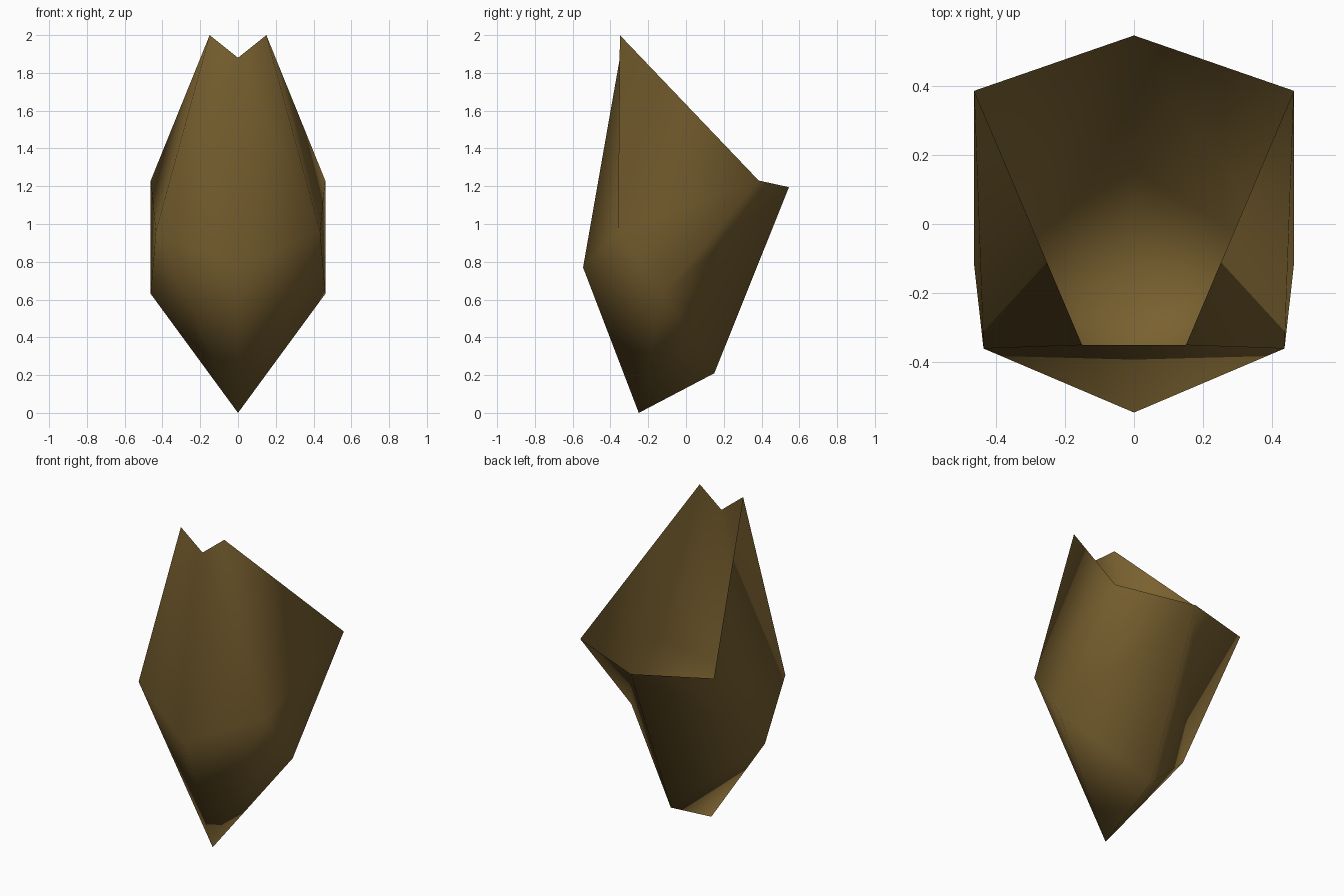
import bpy
import bmesh

if "Cube" in bpy.data.objects:
    bpy.data.objects.remove(bpy.data.objects["Cube"])

# Single flat colour
husk_brown = bpy.data.materials.new("husk_brown")
husk_brown.diffuse_color = (0.19, 0.118, 0.029, 1.0)
husk_brown.use_nodes = True
husk_brown.node_tree.nodes["Principled BSDF"].inputs["Base Color"].default_value = husk_brown.diffuse_color

# Named corner points of the right half of the open shell
points = {
    "notch": (0, -0.35, 1.88),
    "tip": (0.15, -0.35, 2.0),
    "shoulder": (0.435, -0.36, 0.96),
    "belly": (0, -0.545, 0.77),
    "rim": (0.462, 0.385, 1.23),
    "rim_back": (0, 0.545, 1.195),
    "hip": (0.462, -0.12, 0.63),
    "heel": (0, 0.15, 0.21),
    "point": (0, -0.25, 0),
}

# Panels: front, side, back and underside; the top stays open
panels = [
    ("notch", "shoulder", "tip"),
    ("notch", "belly", "shoulder"),
    ("belly", "point", "shoulder"),
    ("shoulder", "point", "hip"),
    ("tip", "shoulder", "rim"),
    ("shoulder", "hip", "rim"),
    ("rim", "hip", "rim_back"),
    ("hip", "heel", "rim_back"),
    ("hip", "point", "heel"),
]

bm = bmesh.new()
verts = {name: bm.verts.new(co) for name, co in points.items()}
for panel in panels:
    face = bm.faces.new([verts[name] for name in panel])
    face.smooth = True
mesh = bpy.data.meshes.new("open_shell")
bm.to_mesh(mesh)
bm.free()
mesh.materials.append(husk_brown)

shell = bpy.data.objects.new("open_shell", mesh)
bpy.context.collection.objects.link(shell)

# Left half
mirror = shell.modifiers.new("left_half", 'MIRROR')
mirror.use_axis = (True, False, False)
mirror.use_clip = True
mirror.merge_threshold = 0.001
